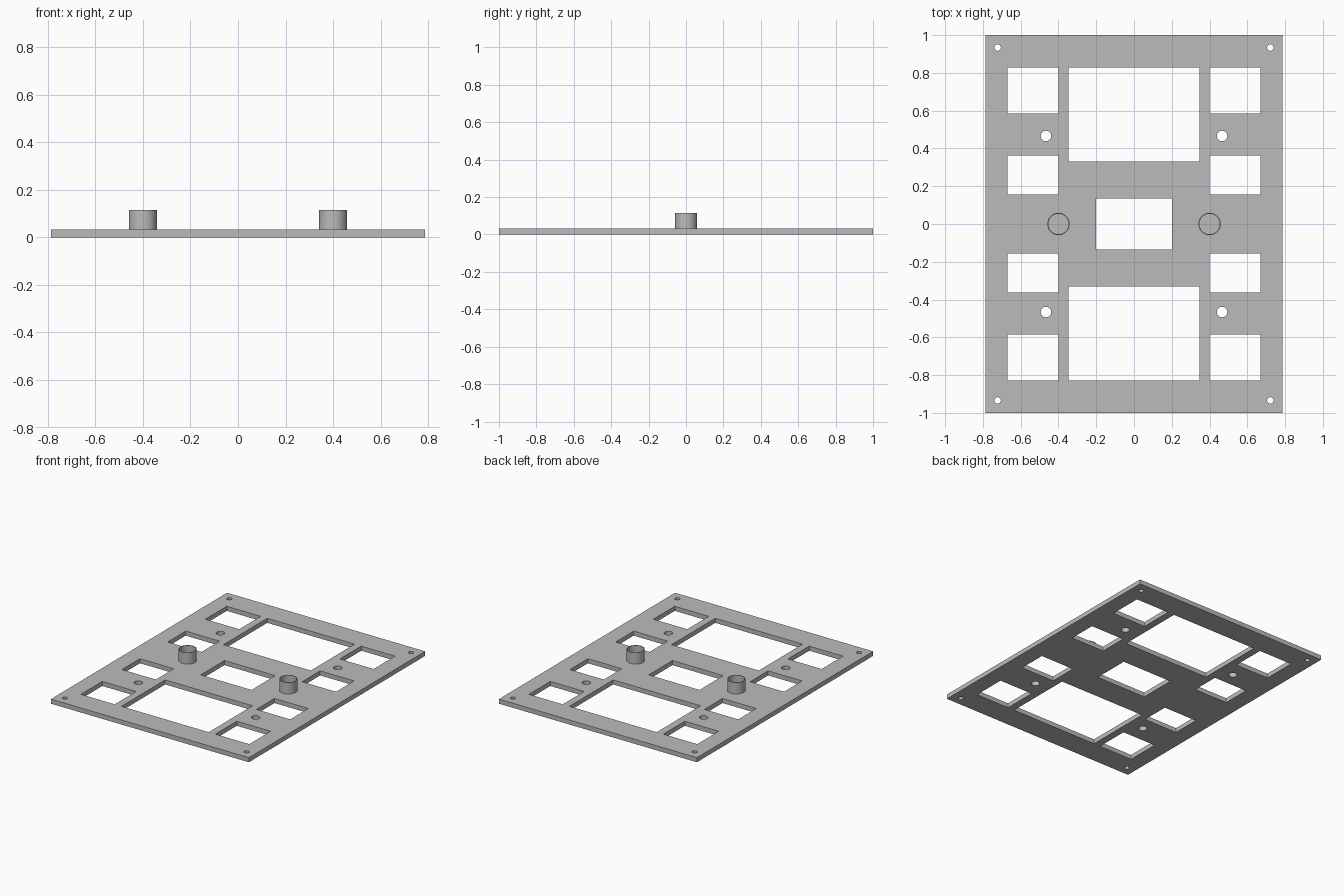
import bpy
import bmesh
from mathutils import Matrix, Vector

if "Cube" in bpy.data.objects:
    bpy.data.objects.remove(bpy.data.objects["Cube"], do_unlink=True)

THICK = 0.033
POST_TOP = 0.115

# Plain grey material
grey = bpy.data.materials.new("grey")
grey.use_nodes = True
colour = (0.5, 0.5, 0.5, 1)
grey.diffuse_color = colour
grey.node_tree.nodes["Principled BSDF"].inputs["Base Color"].default_value = colour


def add_box(bm, x0, x1, y0, y1, z0, z1):
    centre = Vector((x0 + x1, y0 + y1, z0 + z1)) / 2
    size = (x1 - x0, y1 - y0, z1 - z0, 1)
    bmesh.ops.create_cube(bm, size=1, matrix=Matrix.Translation(centre) @ Matrix.Diagonal(size))


def add_cylinder(bm, x, y, z0, z1, radius, sides):
    return bmesh.ops.create_cone(
        bm, cap_ends=True, segments=sides, radius1=radius, radius2=radius,
        depth=z1 - z0, matrix=Matrix.Translation((x, y, (z0 + z1) / 2)))


def make_object(name, bm):
    mesh = bpy.data.meshes.new(name)
    bm.to_mesh(mesh)
    bm.free()
    mesh.materials.append(grey)
    obj = bpy.data.objects.new(name, mesh)
    bpy.context.collection.objects.link(obj)
    return obj


def smooth(obj):
    bpy.ops.object.select_all(action="DESELECT")
    obj.select_set(True)
    bpy.context.view_layer.objects.active = obj
    bpy.ops.object.shade_smooth_by_angle()


# Base plate
bm = bmesh.new()
add_box(bm, -0.787, 0.787, -1, 1, 0, THICK)
plate = make_object("base_plate", bm)

# Cutters for the windows and screw holes, mirrored about both axes
bm = bmesh.new()
low, high = -0.1, 0.1
add_box(bm, -0.202, 0.202, -0.135, 0.135, low, high)
for sy in (-1, 1):
    add_box(bm, -0.347, 0.347, *sorted((sy * 0.331, sy * 0.828)), low, high)
    for sx in (-1, 1):
        side = sorted((sx * 0.4, sx * 0.669))
        for y0, y1 in ((0.585, 0.828), (0.157, 0.362)):
            add_box(bm, *side, *sorted((sy * y0, sy * y1)), low, high)
        add_cylinder(bm, sx * 0.466, sy * 0.466, low, high, 0.028, 32)
        add_cylinder(bm, sx * 0.722, sy * 0.934, low, high, 0.017, 32)
cutter = make_object("window_cutter", bm)
cutter.hide_render = True

cut = plate.modifiers.new("windows", "BOOLEAN")
cut.operation = "DIFFERENCE"
cut.solver = "EXACT"
cut.object = cutter
bpy.context.view_layer.objects.active = plate
plate.select_set(True)
bpy.ops.object.modifier_apply(modifier=cut.name)
bpy.data.objects.remove(cutter, do_unlink=True)
smooth(plate)

# Thin-walled round posts, open at the top
for name, x in (("left_post", 0.4), ("right_post", -0.4)):
    bm = bmesh.new()
    add_cylinder(bm, x, 0, THICK, POST_TOP, 0.059, 48)
    bm.normal_update()
    top = max(bm.faces, key=lambda f: f.calc_center_median().z)
    bmesh.ops.inset_region(bm, faces=[top], thickness=0.005)
    floor = bmesh.ops.extrude_discrete_faces(bm, faces=[top])["faces"]
    bmesh.ops.translate(bm, verts=floor[0].verts, vec=(0, 0, THICK + 0.001 - POST_TOP))
    smooth(make_object(name, bm))
